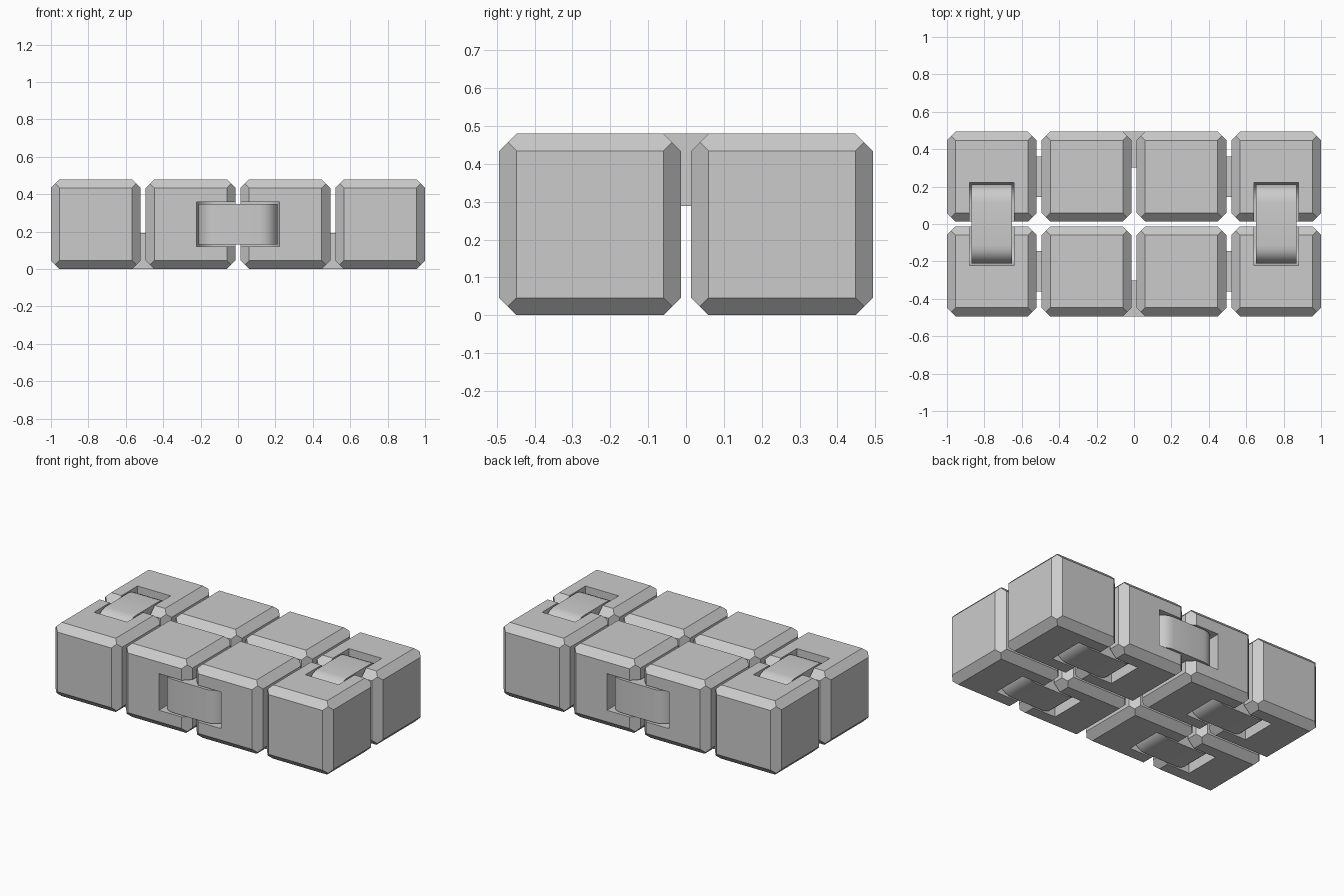
import bpy, bmesh, math
from itertools import product
from mathutils import Matrix, Vector

if "Cube" in bpy.data.objects:
    bpy.data.objects.remove(bpy.data.objects["Cube"])

H, CH = 0.24, 0.046        # cube half size, edge chamfer
P = 0.2535                 # half pitch between cubes
R, TIP = 0.096, 0.212      # hinge end radius, half length
GAP = 0.011                # clearance between hinge and pocket


def make_object(name, bm):
    bmesh.ops.recalc_face_normals(bm, faces=bm.faces)
    mesh = bpy.data.meshes.new(name)
    bm.to_mesh(mesh)
    bm.free()
    ob = bpy.data.objects.new(name, mesh)
    bpy.context.collection.objects.link(ob)
    return ob


def activate(ob):
    bpy.ops.object.select_all(action='DESELECT')
    ob.select_set(True)
    bpy.context.view_layer.objects.active = ob


# Chamfered cube: hull of the inset face corners and the mitred corner points
def cube(name, centre):
    bm = bmesh.new()
    for s in product((-1, 1), repeat=3):
        i, m = H - CH, H - CH / 2
        for p in ((H, i, i), (i, H, i), (i, i, H), (m, m, m)):
            bm.verts.new(Vector(a * b for a, b in zip(s, p)) + centre)
    bmesh.ops.convex_hull(bm, input=bm.verts)
    bmesh.ops.dissolve_limit(bm, angle_limit=0.02, verts=bm.verts, edges=bm.edges)
    return make_object(name, bm)


# Extrude a (length, outward) profile across the hinge width
def extrusion(name, profile, half_width, place):
    bm = bmesh.new()
    f = bm.faces.new([bm.verts.new((l, -half_width, n)) for l, n in profile])
    ext = bmesh.ops.extrude_face_region(bm, geom=[f])['geom']
    bmesh.ops.translate(bm, vec=(0, 2 * half_width, 0),
                        verts=[v for v in ext if isinstance(v, bmesh.types.BMVert)])
    bm.transform(place)
    return make_object(name, bm)


def arc(cx, r, a0, a1, n=12):
    return [(cx + r * math.cos(math.radians(a0 + (a1 - a0) * k / n)),
             -R + r * math.sin(math.radians(a0 + (a1 - a0) * k / n))) for k in range(n + 1)]


c, rp = TIP - R, R + GAP
hinge_profile = arc(c, R, -90, 90) + arc(-c, R, 90, 270)
pocket_profile = arc(-c, rp, 180, 270) + arc(c, rp, -90, 0) + [(c + rp, 0.1), (-c - rp, 0.1)]

# Eight cubes, two rows of four
cubes = {}
for i, j in product((-3, -1, 1, 3), (-1, 1)):
    cubes[i, j] = cube("cube", Vector((i * P, j * P, H)))

# Hinges: (location, length axis, outward axis, linked cubes)
X, Y, Z = Vector((1, 0, 0)), Vector((0, 1, 0)), Vector((0, 0, 1))
hinges = []
for s in (-1, 1):
    hinges.append(("top_hinge", (s * 3 * P, 0, 2 * H), Y, Z, [(s * 3, -1), (s * 3, 1)]))
    hinges.append(("side_hinge", (0, s * (P + H), H), X, Y * s, [(-1, s), (1, s)]))
    for j in (-1, 1):
        hinges.append(("bottom_hinge", (s * 2 * P, j * P, 0), X, -Z, [(s, j), (s * 3, j)]))

for name, loc, along, out, linked in hinges:
    place = Matrix((along, out.cross(along), out)).transposed().to_4x4()
    place.translation = loc
    cutter = extrusion("pocket_cutter", pocket_profile, 0.119, place)
    for key in linked:
        ob = cubes[key]
        activate(ob)
        mod = ob.modifiers.new("pocket", 'BOOLEAN')
        mod.operation, mod.solver, mod.object = 'DIFFERENCE', 'EXACT', cutter
        bpy.ops.object.modifier_apply(modifier=mod.name)
    bpy.data.objects.remove(cutter)
    activate(extrusion(name, hinge_profile, 0.108, place))
    bpy.ops.object.shade_smooth_by_angle(angle=math.radians(35))
